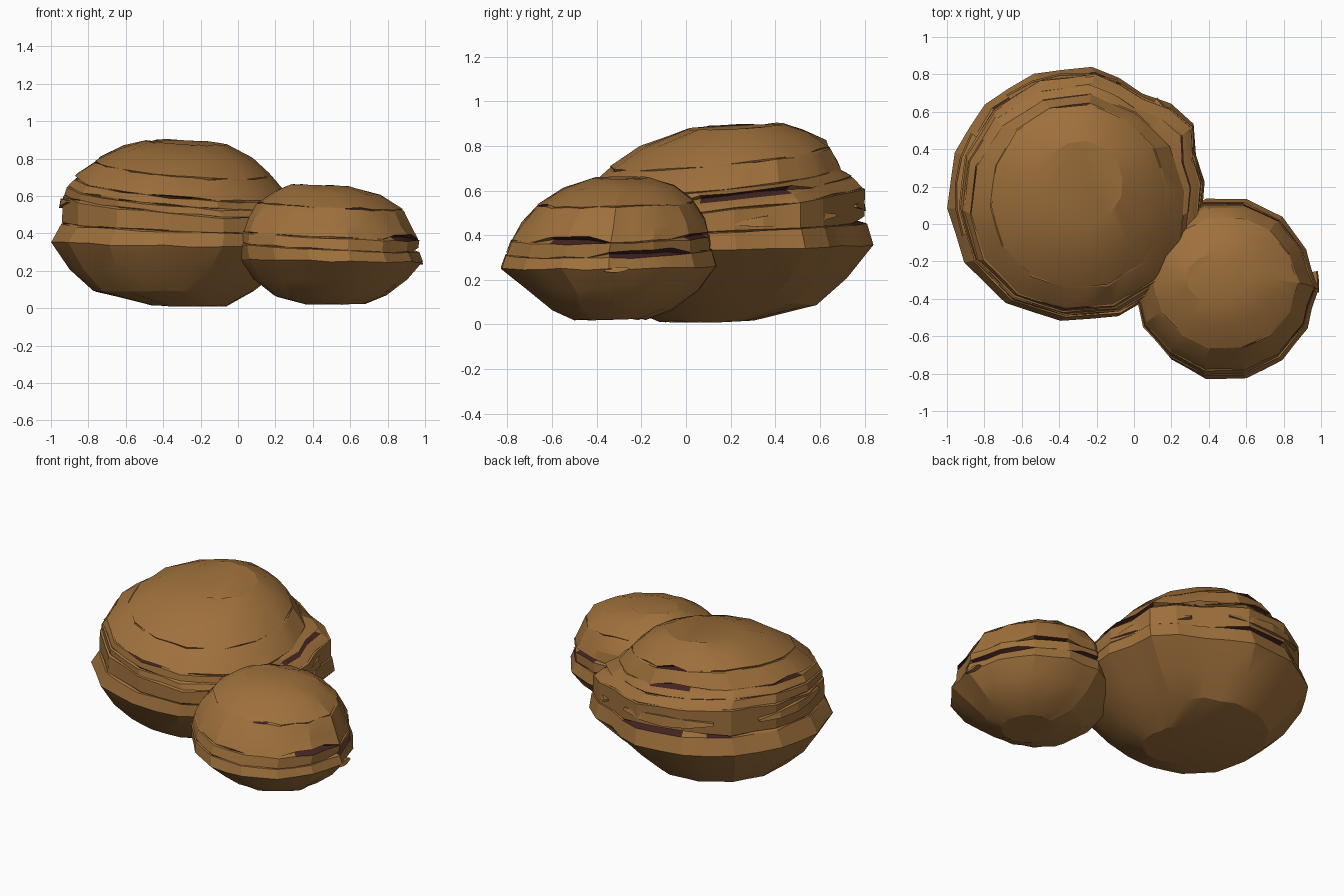
import bpy, bmesh, math, random

if "Cube" in bpy.data.objects:
    bpy.data.objects.remove(bpy.data.objects["Cube"])

random.seed(4)
SEG = 28          # 14-sided stones, each side split once


def material(name, rgb):
    m = bpy.data.materials.new(name)
    m.diffuse_color = (*rgb, 1)
    m.use_nodes = True
    m.node_tree.nodes["Principled BSDF"].inputs["Base Color"].default_value = m.diffuse_color
    return m


STONE = material("tan stone", (0.345, 0.163, 0.045))
CREVICE = material("dark crevice", (0.058, 0.018, 0.016))


def crack_height(deg, sectors):
    """Open height of a crack at an angle; 0 where it is closed."""
    for a, b, h in sectors:
        if (deg - a) % 360 <= (b - a) % 360:
            return h
    return 0


def stone(name, rings, grooves, tilt, bumps, spin):
    """Loft tilted rings (x0, x1, y0, y1, z, tilt amount); grooves open dark cracks above a ring."""
    bm = bmesh.new()
    loops, dark = [], []
    wob = [1 + random.uniform(-0.018, 0.012) for _ in range(SEG)]

    def loop(ring, inset=None, lift=None):
        x0, x1, y0, y1, z, amount = ring
        cx, cy = (x0 + x1) / 2, (y0 + y1) / 2
        verts = []
        for i in range(SEG):
            deg = 360 * i / SEG + spin
            a = math.radians(deg)
            k = wob[i] if i % 2 == 0 else (wob[i - 1] + wob[(i + 1) % SEG]) / 2 * math.cos(math.pi / 14)
            k *= 1.012 + random.uniform(-0.005, 0.005)
            if 0.2 < z < 0.62:
                for b, w, h in bumps:
                    d = abs((deg - b + 180) % 360 - 180)
                    k *= 1 + h * max(0, 1 - d / w)
            if inset:
                k *= 1 - inset(deg)
            dx, dy = math.cos(a) * (x1 - x0) / 2 * k, math.sin(a) * (y1 - y0) / 2 * k
            zz = z + amount * (tilt[0] * dx + tilt[1] * dy) + random.uniform(-0.005, 0.005)
            if lift:
                zz += lift(deg)
            verts.append(bm.verts.new((cx + dx, cy + dy, max(zz, 0.0))))
        return verts

    for n, ring in enumerate(rings):
        loops.append(loop(ring))
        dark.append(None)
        if n in grooves:
            s = grooves[n]
            gap = lambda d: crack_height(d, s) or 0.007
            loops.append(loop(ring, lambda d: 0.08 if crack_height(d, s) else 0.02,
                              lambda d: gap(d) * 0.5))
            dark[-1] = s
            dark.append(s)
            loops.append(loop(ring, lambda d: 0.012, gap))
            dark.append(None)
    for j in range(len(loops) - 1):
        for i in range(SEG):
            k = (i + 1) % SEG
            f = bm.faces.new((loops[j][i], loops[j][k], loops[j + 1][k], loops[j + 1][i]))
            mid = 360 * (i + 0.5) / SEG + spin
            if dark[j] and crack_height(mid, dark[j]):
                f.material_index = 1
    bm.faces.new(loops[0][::-1])
    bm.faces.new(loops[-1])
    me = bpy.data.meshes.new(name)
    bm.to_mesh(me)
    bm.free()
    ob = bpy.data.objects.new(name, me)
    me.materials.append(STONE)
    me.materials.append(CREVICE)
    bpy.context.collection.objects.link(ob)
    bpy.context.view_layer.objects.active = ob
    ob.select_set(True)
    bpy.ops.object.shade_smooth_by_angle(angle=math.radians(20))
    ob.select_set(False)
    return ob


# Large stone, layers rising towards the back left
stone("large_stone", [
    (-0.46, -0.06, -0.12, 0.30, 0.015, 0.15),
    (-0.78, 0.09, -0.32, 0.58, 0.09, 0),
    (-0.90, 0.23, -0.43, 0.71, 0.205, 0),
    (-1.00, 0.38, -0.52, 0.83, 0.345, 0.2),
    (-0.95, 0.37, -0.50, 0.80, 0.43, 0.4),
    (-0.94, 0.36, -0.49, 0.79, 0.555, 0.9),
    (-0.92, 0.31, -0.475, 0.74, 0.60, 1),
    (-0.88, 0.28, -0.46, 0.69, 0.64, 1),
    (-0.77, 0.18, -0.35, 0.64, 0.745, 1),
    (-0.63, 0.08, -0.21, 0.54, 0.83, 0.9),
    (-0.50, -0.06, 0.00, 0.44, 0.885, 0.5)],
    {4: [(72, 112, 0.034), (120, 130, 0.02)], 5: [],
     6: [(-8, 38, 0.034)],
     7: [(84, 112, 0.03), (162, 192, 0.026), (256, 281, 0.016)], 8: [(88, 104, 0.024)]},
    (-0.085, 0.10), [(37, 17, 0.10), (58, 10, -0.04)], 6)

# Small stone
stone("small_stone", [
    (0.36, 0.68, -0.50, -0.18, 0.022, 0),
    (0.20, 0.79, -0.60, -0.06, 0.065, 0),
    (0.09, 0.90, -0.71, 0.06, 0.155, 0),
    (0.02, 0.97, -0.83, 0.14, 0.255, 0.3),
    (0.01, 0.95, -0.81, 0.12, 0.32, 1),
    (0.02, 0.95, -0.785, 0.11, 0.385, 1),
    (0.05, 0.91, -0.74, 0.09, 0.46, 1),
    (0.11, 0.87, -0.67, 0.04, 0.54, 1),
    (0.20, 0.75, -0.55, -0.05, 0.615, 0.8),
    (0.28, 0.60, -0.42, -0.16, 0.655, 0.5)],
    {4: [(0, 48, 0.03), (78, 112, 0.03)], 5: [(-44, -2, 0.034), (48, 82, 0.026)],
     7: [(-72, -60, 0.014)]},
    (-0.05, 0.025), [(0, 12, 0.03)], 0)


# Thin broken layers clinging to the sides
def shard(name, centre, radius, a0, a1, z, h, slope):
    bm = bmesh.new()
    n, rows = 4, []
    for i in range(n + 1):
        t = i / n
        a = math.radians(a0 + (a1 - a0) * t)
        zz = z + slope * t
        thick = h * (0.25 + math.sin(math.pi * t))
        rows.append([bm.verts.new((centre[0] + math.cos(a) * r, centre[1] + math.sin(a) * r, q))
                     for r, q in ((radius * 0.88, zz - thick / 2), (radius, zz - thick / 2),
                                  (radius * 0.985, zz + thick / 2), (radius * 0.88, zz + thick / 2))])
    for p, q in zip(rows, rows[1:]):
        for i in range(4):
            bm.faces.new((p[i], q[i], q[(i + 1) % 4], p[(i + 1) % 4]))
    bm.faces.new(rows[0])
    bm.faces.new(rows[-1][::-1])
    bmesh.ops.recalc_face_normals(bm, faces=bm.faces)
    me = bpy.data.meshes.new(name)
    bm.to_mesh(me)
    bm.free()
    me.materials.append(STONE)
    bpy.context.collection.objects.link(bpy.data.objects.new(name, me))


BIG, SMALL = (-0.31, 0.16), (0.48, -0.34)
shard("large_layer_back", BIG, 0.65, 70, 125, 0.53, 0.05, 0.02)
shard("large_layer_left", BIG, 0.65, 150, 200, 0.55, 0.04, 0.02)
shard("large_layer_right", BIG, 0.675, 5, 50, 0.45, 0.05, 0.04)
shard("small_tip", SMALL, 0.51, -3, 10, 0.24, 0.02, 0.01)
